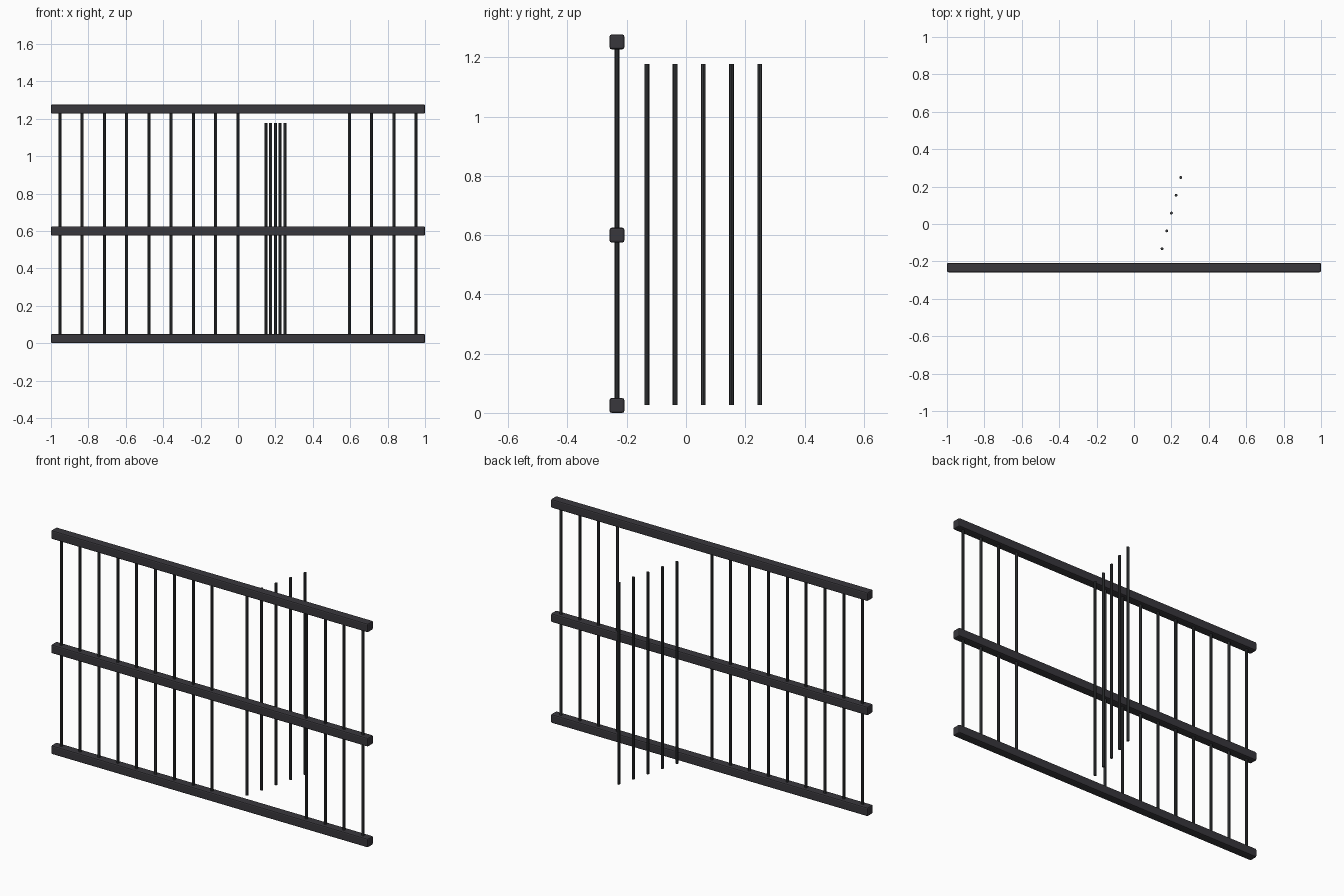
import bpy

cube = bpy.data.objects.get("Cube")
if cube:
    bpy.data.objects.remove(cube, do_unlink=True)


def material(name, color):
    m = bpy.data.materials.new(name)
    m.use_nodes = True
    m.diffuse_color = color
    m.node_tree.nodes["Principled BSDF"].inputs["Base Color"].default_value = color
    return m


rail_paint = material("charcoal rail", (0.04, 0.038, 0.045, 1))
bar_paint = material("dark iron bar", (0.038, 0.041, 0.044, 1))

RAIL_Y = -0.233
RAIL = 0.05
BAR_RADIUS = 0.008
SPACING = 0.119


def rail(name, z):
    bpy.ops.mesh.primitive_cube_add(size=1, location=(0, RAIL_Y, z))
    ob = bpy.context.object
    ob.name = name
    ob.scale = (2, RAIL, RAIL)
    bpy.ops.object.transform_apply(location=False, rotation=False, scale=True)
    bevel = ob.modifiers.new("soft edges", 'BEVEL')
    bevel.width = 0.007
    bevel.segments = 2
    ob.data.materials.append(rail_paint)


def bar(name, x, y, bottom, top):
    bpy.ops.mesh.primitive_cylinder_add(
        vertices=8, radius=BAR_RADIUS, depth=top - bottom,
        location=(x, y, (bottom + top) / 2))
    ob = bpy.context.object
    ob.name = name
    ob.data.materials.append(bar_paint)
    bpy.ops.object.shade_smooth_by_angle()


# Horizontal rails
for name, z in (("bottom_rail", 0.025), ("middle_rail", 0.6), ("top_rail", 1.252)):
    rail(name, z)

# Fixed bars, leaving a doorway to the left of the middle
for i in range(-8, 9):
    if not 1 <= i <= 4:
        bar("fixed_bar", i * SPACING, RAIL_Y, 0.026, 1.252)

# Open door bars, swung back behind the rails
for i in range(5):
    bar("door_bar", 0.15 + 0.025 * i, -0.132 + 0.0952 * i, 0.026, 1.177)
